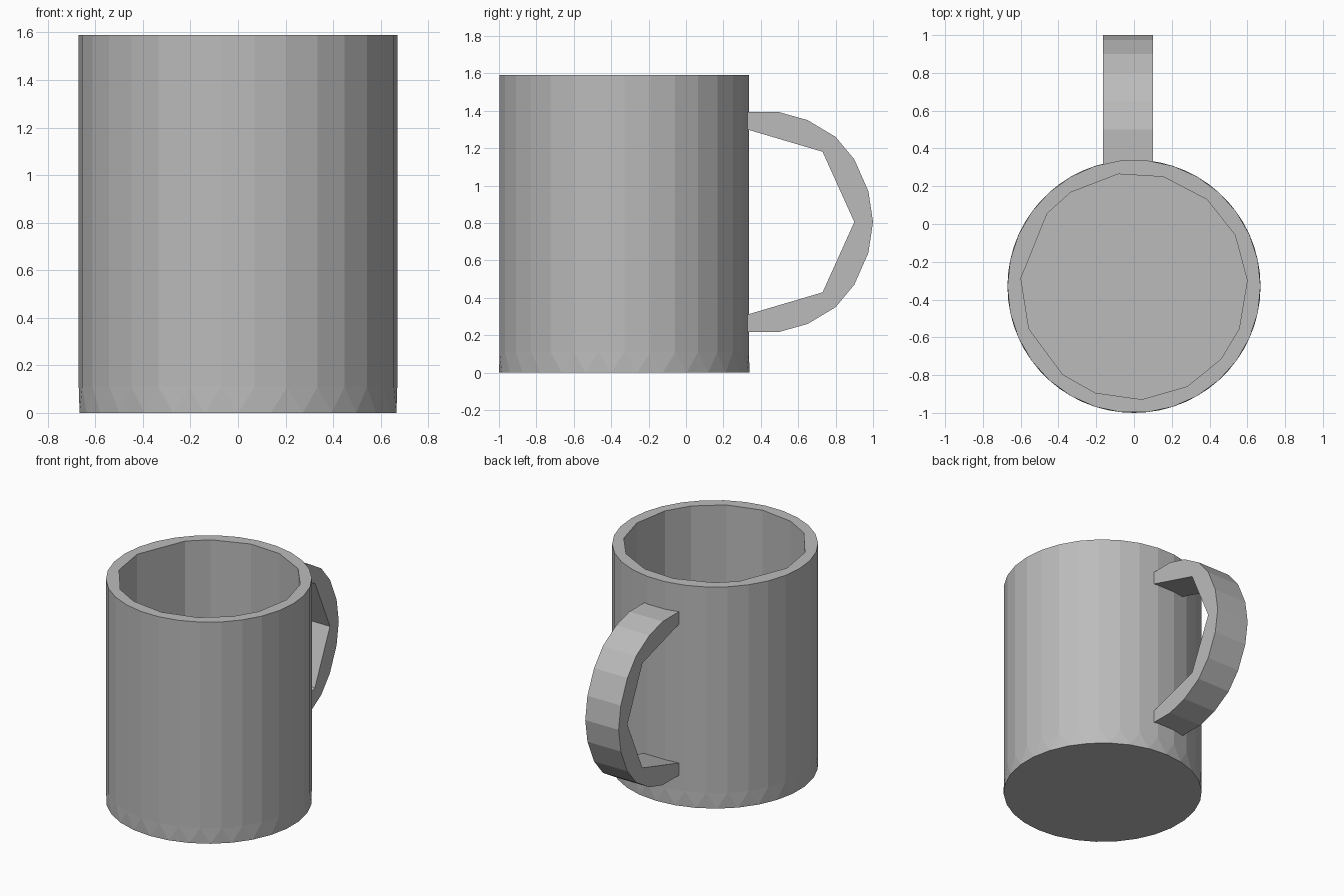
import bpy, bmesh
from math import cos, sin, radians
from mathutils import Vector

cube = bpy.data.objects.get("Cube")
if cube:
    bpy.data.objects.remove(cube, do_unlink=True)

CENTRE_Y, OUTER, INNER = -0.33, 0.67, 0.6
HEIGHT, FLOOR, SIDES = 1.59, 0.11, 30

grey = bpy.data.materials.new("plain grey")
grey.use_nodes = True
grey.diffuse_color = (0.5, 0.5, 0.5, 1)
grey.node_tree.nodes["Principled BSDF"].inputs["Base Color"].default_value = (0.5, 0.5, 0.5, 1)


def finish(bm, name):
    bmesh.ops.recalc_face_normals(bm, faces=bm.faces)
    mesh = bpy.data.meshes.new(name)
    bm.to_mesh(mesh)
    bm.free()
    mesh.materials.append(grey)
    obj = bpy.data.objects.new(name, mesh)
    bpy.context.collection.objects.link(obj)
    return obj


def ring(bm, radius, z, angles):
    return [bm.verts.new((radius * cos(radians(a)), CENTRE_Y + radius * sin(radians(a)), z))
            for a in angles]


def walls(bm, low, high):
    n = len(low)
    for i in range(n):
        j = (i + 1) % n
        bm.faces.new((low[i], low[j], high[j], high[i]))


# Mug body: round outside, unevenly faceted inside
bm = bmesh.new()
step = 360 / SIDES
round_angles = [i * step for i in range(SIDES)]
facet_angles = [3, 27, 50, 75, 98, 124, 140, 176, 202, 231, 250, 274, 298, 320, 338]
foot = ring(bm, OUTER, 0, [a + step / 2 for a in round_angles])
band = ring(bm, OUTER, FLOOR, round_angles)
lip = ring(bm, OUTER, HEIGHT, round_angles)
inner_floor = ring(bm, INNER, FLOOR, facet_angles)
inner_lip = ring(bm, INNER, HEIGHT, facet_angles)
walls(bm, band, lip)
walls(bm, inner_floor, inner_lip)
bm.faces.new(foot)
bm.faces.new(inner_floor)

# Triangulated band around the base
for i in range(SIDES):
    j = (i + 1) % SIDES
    bm.faces.new((foot[i], band[j], band[i]))
    bm.faces.new((foot[i], foot[j], band[j]))

# Flat rim between the outer and inner lips
rim_edges = [e for e in bm.edges if all(v.co.z > HEIGHT - 0.001 for v in e.verts)]
bmesh.ops.triangle_fill(bm, edges=rim_edges, use_beauty=True, normal=Vector((0, 0, 1)))
finish(bm, "mug_body")

# Handle: half profile mirrored about its middle height, then extruded sideways
MIDDLE = 0.805
outer_half = [(0.3, 0.587), (0.5, 0.587), (0.65, 0.545), (0.8, 0.455), (0.9, 0.335), (0.975, 0.165)]
inner_half = [(0.3, 0.503), (0.73, 0.376)]


def full(half, tip):
    return half + [(tip, 0)] + [(y, -z) for y, z in reversed(half)]


outer_path = full(outer_half, 1.0)
inner_path = full(inner_half, 0.9)
bm = bmesh.new()
profile = [bm.verts.new((-0.165, y, MIDDLE + z)) for y, z in outer_path + inner_path[::-1]]
side = bm.faces.new(profile)
extruded = bmesh.ops.extrude_face_region(bm, geom=[side], use_keep_orig=True)
bmesh.ops.translate(bm, vec=(0.265, 0, 0),
                    verts=[g for g in extruded["geom"] if isinstance(g, bmesh.types.BMVert)])
finish(bm, "mug_handle")
